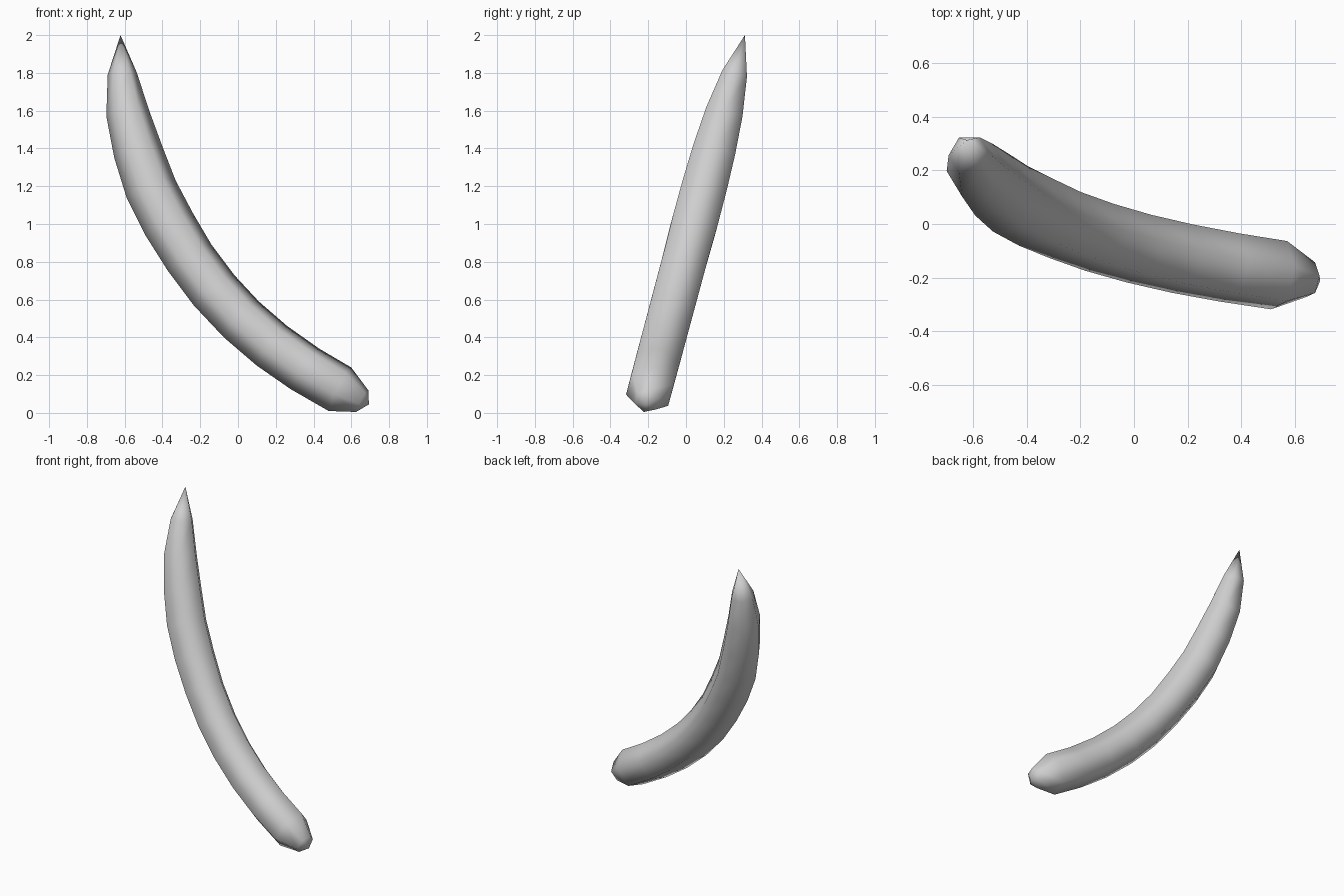
import bpy, bmesh, math
from mathutils import Vector

if "Cube" in bpy.data.objects:
    bpy.data.objects.remove(bpy.data.objects["Cube"])

# Curved horn lying in a plane leaning back; six-sided rings.
# Each ring: outer-edge (x, z) and inner-edge (x, z), from blunt end to tip.
rings = [
    (0.625, 0.005, 0.69, 0.12),
    (0.48, 0.01, 0.60, 0.24),
    (0.28, 0.125, 0.43, 0.34),
    (0.10, 0.25, 0.26, 0.46),
    (-0.075, 0.40, 0.11, 0.59),
    (-0.235, 0.57, -0.02, 0.73),
    (-0.37, 0.75, -0.14, 0.89),
    (-0.49, 0.94, -0.24, 1.06),
    (-0.59, 1.14, -0.33, 1.23),
    (-0.655, 1.35, -0.40, 1.41),
    (-0.697, 1.57, -0.47, 1.60),
    (-0.69, 1.79, -0.535, 1.80),
]
SIDES = 6
LEAN = 0.268


def on_plane(x, z):
    return Vector((x, -0.224 + LEAN * z, z))


side_dir = Vector((0, -1, LEAN)).normalized()
bm = bmesh.new()

# Rings swept along the curve
loops = []
for ox, oz, ix, iz in rings:
    a, b = on_plane(ox, oz), on_plane(ix, iz)
    centre, out = (a + b) / 2, (a - b) / 2
    loops.append([bm.verts.new(centre + out * math.cos(t) + side_dir * out.length * math.sin(t))
                  for t in (2 * math.pi * k / SIDES for k in range(SIDES))])
for lo, hi in zip(loops, loops[1:]):
    for k in range(SIDES):
        n = (k + 1) % SIDES
        bm.faces.new((lo[k], lo[n], hi[n], hi[k]))

# Blunt end and pointed tip
for loop, point in ((loops[0], (0.693, 0.045)), (loops[-1], (-0.622, 2.0))):
    apex = bm.verts.new(on_plane(*point))
    for k in range(SIDES):
        bm.faces.new((loop[k], loop[(k + 1) % SIDES], apex))

bmesh.ops.recalc_face_normals(bm, faces=bm.faces[:])
for f in bm.faces:
    f.smooth = True

mesh = bpy.data.meshes.new("horn")
bm.to_mesh(mesh)
bm.free()
mat = bpy.data.materials.new("light grey")
mat.diffuse_color = (0.62, 0.62, 0.62, 1)
mat.use_nodes = True
mat.node_tree.nodes["Principled BSDF"].inputs["Base Color"].default_value = mat.diffuse_color
mesh.materials.append(mat)
horn = bpy.data.objects.new("horn", mesh)
bpy.context.collection.objects.link(horn)
